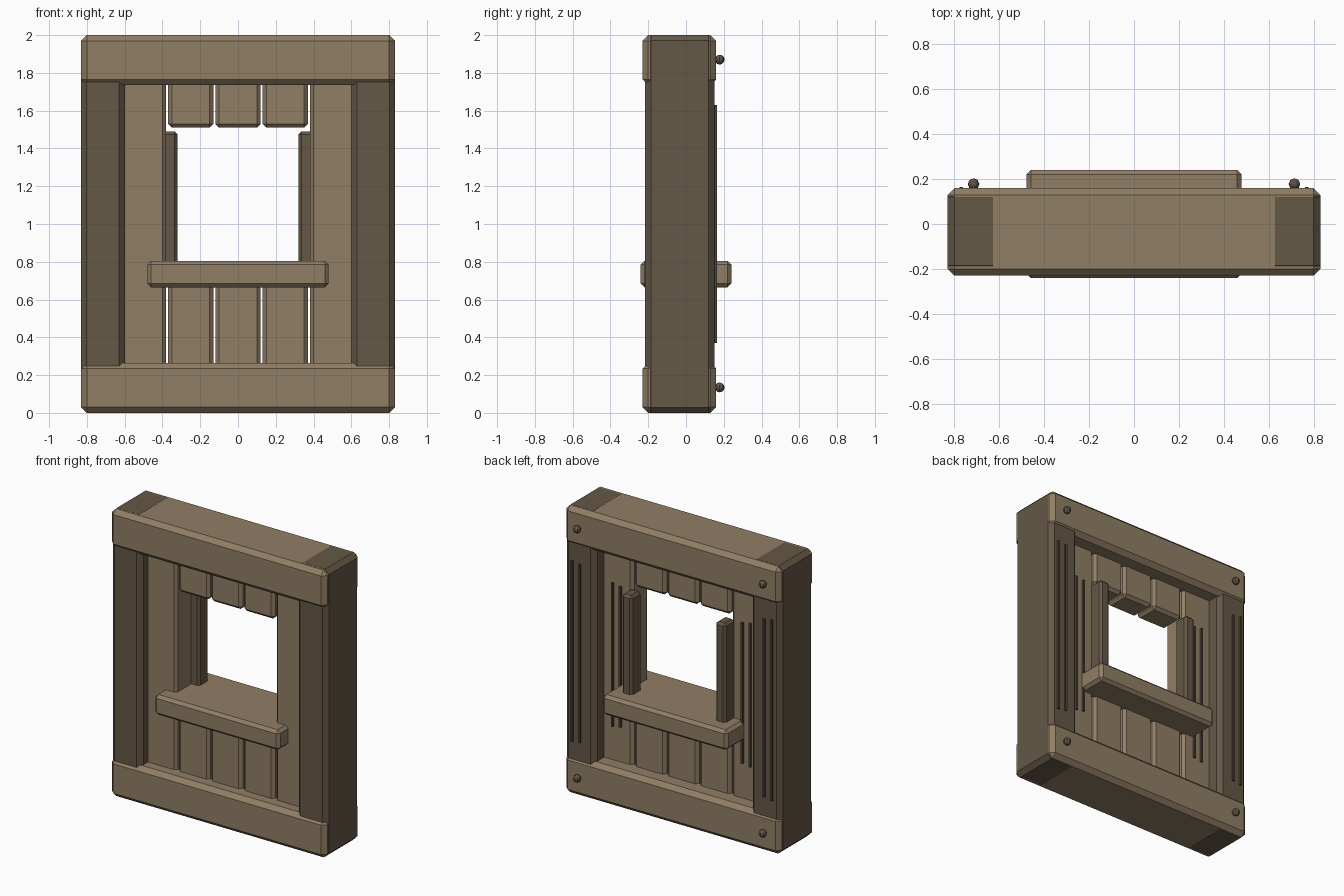
import bpy
from mathutils import Vector

old = bpy.data.objects.get("Cube")
if old:
    bpy.data.objects.remove(old, do_unlink=True)


def material(name, rgb):
    m = bpy.data.materials.new(name)
    m.use_nodes = True
    m.diffuse_color = (*rgb, 1)
    m.node_tree.nodes["Principled BSDF"].inputs["Base Color"].default_value = (*rgb, 1)
    return m


light_wood = material("light wood", (0.28, 0.21, 0.13))
dark_wood = material("dark wood", (0.13, 0.098, 0.063))
groove_wood = material("groove brown", (0.08, 0.06, 0.04))
bolt_brown = material("bolt brown", (0.12, 0.09, 0.06))


def box(name, low, high, mat, bevel=0.0):
    """Chamfered timber between two opposite corners."""
    low, high = Vector(low), Vector(high)
    bpy.ops.mesh.primitive_cube_add(size=1, location=(low + high) / 2)
    ob = bpy.context.object
    ob.name = name
    ob.scale = high - low
    bpy.ops.object.transform_apply(location=False, rotation=False, scale=True)
    ob.data.materials.append(mat)
    if bevel:
        mod = ob.modifiers.new("chamfer", "BEVEL")
        mod.width = bevel
        mod.segments = 1
    return ob


# Top and bottom beams
for name, z in (("bottom_beam", 0), ("top_beam", 1.735)):
    box(name, (-0.83, -0.23, z), (0.83, 0.16, z + 0.265), light_wood, 0.03)

# Wall planks: full height at the sides, cut around the window in the middle
front, back = -0.135, 0.045
for i in range(-2, 3):
    x0, x1 = i * 0.25 - 0.12, i * 0.25 + 0.12
    if abs(i) == 2:
        box("side_plank", (x0, front, 0.1), (x1, back, 1.9), light_wood, 0.02)
    else:
        box("lower_plank", (x0, front, 0.1), (x1, back, 0.74), light_wood, 0.02)
        box("upper_plank", (x0, front, 1.51), (x1, back, 1.9), light_wood, 0.02)

# Window sill
box("window_sill", (-0.48, -0.24, 0.665), (0.48, 0.24, 0.805), light_wood, 0.02)

for side, s in (("left", 1), ("right", -1)):
    # Corner post, a hair proud of the beams where they meet
    box(side + "_post", (s * 0.715 - 0.116, -0.216, -0.0005),
        (s * 0.715 + 0.116, 0.15, 2.0005), dark_wood, 0.03)

    # Window jamb
    box(side + "_window_jamb", (s * 0.36 - 0.04, 0.03, 0.72),
        (s * 0.36 + 0.04, 0.14, 1.49), dark_wood, 0.016)

    # Thin grain strips on the back of the post and side plank
    for x, y, half in ((0.77, 0.15, 0.63), (0.71, 0.15, 0.62),
                       (0.53, back, 0.5), (0.47, back, 0.49)):
        box(side + "_grain_strip", (s * x - 0.007, y - 0.01, 1 - half),
            (s * x + 0.007, y + 0.014, 1 + half), groove_wood)

    # Round bolts on the back of the beams
    for z in (0.135, 1.87):
        bpy.ops.mesh.primitive_uv_sphere_add(segments=8, ring_count=6, radius=0.026,
                                             location=(s * 0.715, 0.178, z))
        bolt = bpy.context.object
        bolt.name = side + "_bolt"
        bolt.data.materials.append(bolt_brown)
